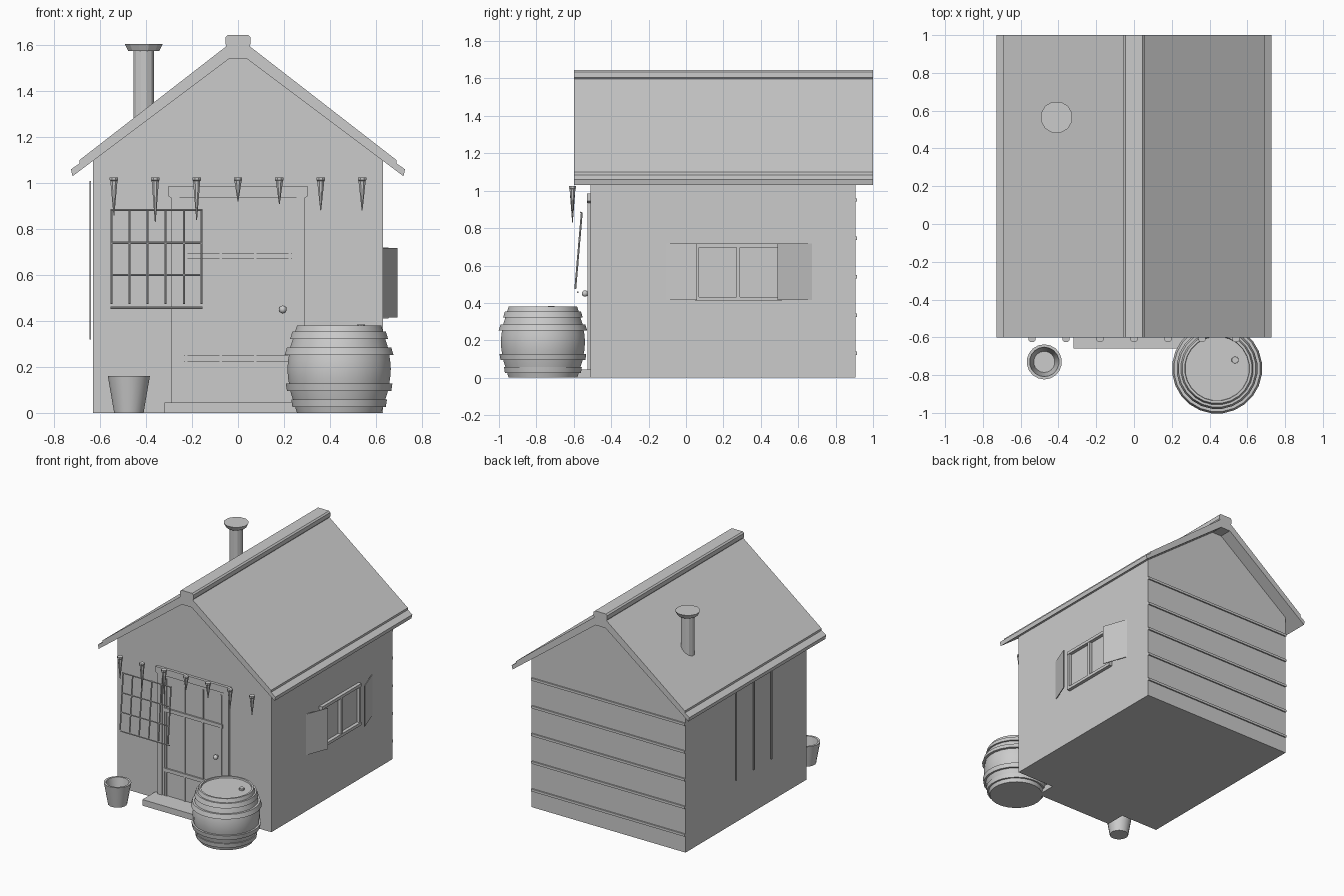
import bpy, bmesh, math
from mathutils import Vector

if "Cube" in bpy.data.objects:
    bpy.data.objects.remove(bpy.data.objects["Cube"])

GREY = bpy.data.materials.new("plain_grey")
GREY.diffuse_color = (0.6, 0.6, 0.6, 1)
GREY.use_nodes = True
GREY.node_tree.nodes["Principled BSDF"].inputs["Base Color"].default_value = GREY.diffuse_color


def finish(name, bm, smooth=False):
    bmesh.ops.recalc_face_normals(bm, faces=bm.faces)
    me = bpy.data.meshes.new(name)
    bm.to_mesh(me)
    bm.free()
    ob = bpy.data.objects.new(name, me)
    bpy.context.collection.objects.link(ob)
    me.materials.append(GREY)
    if smooth:
        bpy.ops.object.select_all(action='DESELECT')
        ob.select_set(True)
        bpy.context.view_layer.objects.active = ob
        bpy.ops.object.shade_smooth_by_angle(angle=math.radians(32))
    return ob


def prism(name, outline, y0, y1):
    """Extrude an (x, z) outline along y."""
    bm = bmesh.new()
    face = bm.faces.new([bm.verts.new((x, y0, z)) for x, z in outline])
    new = bmesh.ops.extrude_face_region(bm, geom=[face])["geom"]
    bmesh.ops.translate(bm, vec=(0, y1 - y0, 0),
                        verts=[v for v in new if isinstance(v, bmesh.types.BMVert)])
    return finish(name, bm)


def box(name, x0, x1, y0, y1, z0, z1):
    return prism(name, [(x0, z0), (x1, z0), (x1, z1), (x0, z1)], y0, y1)


def lathe(name, profile, sides, at, smooth=True):
    """Revolve an (r, z) profile about a vertical axis, capping both ends."""
    bm = bmesh.new()
    rings = [[bm.verts.new((at[0] + r * math.cos(2 * math.pi * (i + .5) / sides),
                            at[1] + r * math.sin(2 * math.pi * (i + .5) / sides), at[2] + z))
              for i in range(sides)] for r, z in profile]
    for a, b in zip(rings, rings[1:]):
        for i in range(sides):
            j = (i + 1) % sides
            bm.faces.new((a[i], a[j], b[j], b[i]))
    bm.faces.new(rings[0])
    bm.faces.new(rings[-1])
    return finish(name, bm, smooth)


def rod(name, a, b, radius, sides=6):
    a, b = Vector(a), Vector(b)
    bm = bmesh.new()
    bmesh.ops.create_cone(bm, cap_ends=True, segments=sides, radius1=radius,
                          radius2=radius, depth=(b - a).length)
    turn = (b - a).to_track_quat('Z', 'Y').to_matrix()
    bmesh.ops.rotate(bm, verts=bm.verts, matrix=turn)
    bmesh.ops.translate(bm, verts=bm.verts, vec=(a + b) / 2)
    return finish(name, bm)


def mirrored(right):
    return right + [(-x, z) for x, z in reversed(right)]


# House body and roof
prism("house_walls", mirrored([(.63, 0), (.63, 1.10), (.04, 1.545)]), -.51, .905)
prism("roof", mirrored([(.04, 1.54), (.72, 1.03), (.727, 1.06), (.69, 1.085),
                        (.69, 1.10), (.045, 1.60)]), -.6, 1)
prism("ridge_cap", mirrored([(.04, 1.585), (.055, 1.605), (.055, 1.635), (.045, 1.645)]), -.6, 1)

# Chimney pipe with flared cap
lathe("chimney", [(.047, 1.2), (.047, 1.575), (.07, 1.575), (.085, 1.605)], 12, (-.41, .565, 0), False)

# Door, frame and step
box("door_panel", -.235, .235, -.516, -.505, .02, .94)
for s in (-1, 1):
    x = sorted((s * .255, s * .29))
    box("door_jamb", *x, -.527, -.505, 0, .94)
    x = sorted((s * .235, s * .257))
    box("door_inner_jamb", *x, -.521, -.505, 0, .935)
    for c in (.075, .225):
        box("door_plank_seam", s * c - .006, s * c + .006, -.522, -.51, .04, .91)
prism("door_lintel", mirrored([(.29, .935), (.305, .945), (.305, .985)]), -.53, -.505)
for z in (.237, .682):
    box("door_batten", -.24, .24, -.527, -.51, z - .013, z + .013)
box("door_step", -.32, .32, -.66, -.505, 0, .045)
rod("door_knob_stem", (.195, -.51, .45), (.195, -.54, .45), .008, 8)
bm = bmesh.new()
bmesh.ops.create_uvsphere(bm, u_segments=12, v_segments=8, radius=.017)
bmesh.ops.translate(bm, verts=bm.verts, vec=(.195, -.54, .45))
finish("door_knob", bm, True)

# Hanging spikes along the front eave
for i, tip in enumerate((.86, .83, .84, .92, .91, .88, .88)):
    lathe("hanging_spike", [(.002, tip), (.017, 1.01), (.02, 1.013), (.02, 1.025)], 8,
          (-.54 + .18 * i, -.607, 0), False)

# Tilted grille on the front
for x in (-.55, -.472, -.394, -.315, -.236, -.158):
    rod("grille_upright", (x, -.557, .885), (x, -.592, .475), .005)
for z, y in ((.883, -.562), (.74, -.57), (.6, -.58), (.457, -.578)):
    rod("grille_rail", (-.555, y, z), (-.155, y, z), .005)

# Battens on the left and back walls
for y in (.33, .125, -.08):
    box("side_batten", -.647, -.639, y - .005, y + .005, .32, 1.01)
for i in range(5):
    z = .13 + .205 * i
    box("back_batten", -.63, .63, .9, .915, z - .009, z + .009)

# Right window: frame, mullion and shutters
for y in (.06, .28, .5):
    box("window_post", .62, .652, y - .009, y + .009, .415, .715)
for z in (.422, .708):
    box("window_rail", .62, .655, .05, .51, z - .011, z + .011)
for name, y_wall, y_out in (("front_shutter", -.105, .06), ("back_shutter", .675, .49)):
    bm = bmesh.new()
    d = .006
    pts = [(.63, y_wall), (.695, y_out), (.695 - d, y_out), (.63 - d, y_wall)]
    face = bm.faces.new([bm.verts.new((x, y, .415)) for x, y in pts])
    new = bmesh.ops.extrude_face_region(bm, geom=[face])["geom"]
    bmesh.ops.translate(bm, vec=(0, 0, .303), verts=[v for v in new if isinstance(v, bmesh.types.BMVert)])
    finish(name, bm)

# Barrel with four hoops and a bung
BX, BY = .44, -.765
lathe("barrel_staves", [(.185, 0), (.197, .04), (.213, .09), (.224, .15), (.227, .19), (.224, .23),
                        (.213, .29), (.197, .34), (.185, .38), (.172, .38), (.17, .37)], 24, (BX, BY, 0))
for z, r in ((.042, .21), (.112, .234), (.268, .234), (.338, .21)):
    s = .005 if z < .19 else -.005
    lathe("barrel_hoop", [(r - .03, z - .016), (r - s, z - .016), (r + min(s, 0), z + .016),
                          (r - .03, z + .016)], 24, (BX, BY, 0))
lathe("barrel_bung", [(.02, .36), (.018, .384)], 10, (.535, -.72, 0))

# Open bucket
lathe("bucket", [(.065, 0), (.093, .16), (.078, .16), (.056, .02)], 18, (-.475, -.73, 0))
